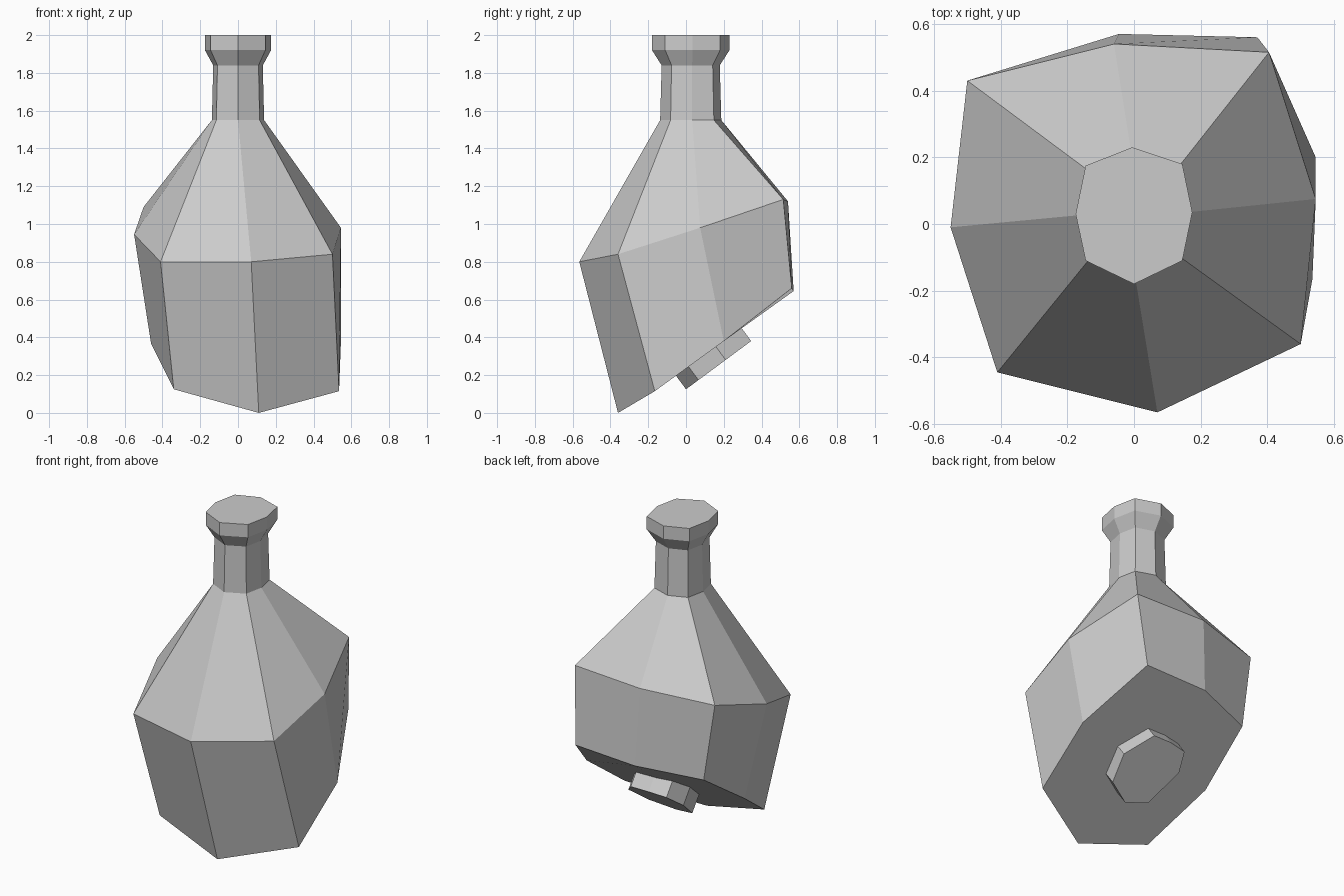
import bpy, bmesh
from mathutils import Vector

old = bpy.data.objects.get("Cube")
if old:
    bpy.data.objects.remove(old, do_unlink=True)

grey = bpy.data.materials.new("plain_grey")
grey.use_nodes = True
colour = (0.6, 0.6, 0.6, 1)
grey.diffuse_color = colour
grey.node_tree.nodes["Principled BSDF"].inputs["Base Color"].default_value = colour


def loft(name, rings):
    """Join equal rings with quads and close both ends."""
    bm = bmesh.new()
    loops = [[bm.verts.new(p) for p in ring] for ring in rings]
    for low, high in zip(loops, loops[1:]):
        n = len(low)
        for i in range(n):
            j = (i + 1) % n
            bm.faces.new((low[i], low[j], high[j], high[i]))
    bm.faces.new(loops[0][::-1])
    bm.faces.new(loops[-1])
    bmesh.ops.recalc_face_normals(bm, faces=bm.faces)
    mesh = bpy.data.meshes.new(name)
    bm.to_mesh(mesh)
    bm.free()
    mesh.materials.append(grey)
    obj = bpy.data.objects.new(name, mesh)
    bpy.context.collection.objects.link(obj)
    return obj


# Bottle: crooked base ring, sloping shoulder ring, then neck and flared lip
base = [(.11, -.36, 0), (.535, -.165, .115), (.545, .2, .38), (.37, .56, .66),
        (-.045, .57, .645), (-.43, .44, .61), (-.46, .08, .365), (-.34, -.285, .125)]
shoulder = [(.07, -.565, .8), (.5, -.36, .84), (.545, .075, .98), (.405, .515, 1.13),
            (-.06, .54, 1.12), (-.5, .43, 1.09), (-.55, -.01, .945), (-.41, -.445, .8)]
lip = [(0, -.205), (.145, -.135), (.175, .01), (.145, .155),
       (-.005, .205), (-.145, .15), (-.175, .005), (-.145, -.135)]


def neck_ring(z, scale):
    return [(x * scale, y * scale + .025, z) for x, y in lip]


profile = [(1.55, .79), (1.84, .75), (1.92, 1), (2, 1)]
loft("bottle_body", [base, shoulder] + [neck_ring(z, s) for z, s in profile])

# Foot plug: octagonal disc set square to the slanted underside
plug = [(.066, 0), (.213, .066), (.25, .21), (.14, .345),
        (.016, .345), (-.096, .33), (-.141, .227), (-.07, .038)]
outer = [Vector((x, y, .125 + .74 * y)) for x, y in plug]
inward = Vector((0, -.07, .095))
loft("foot_plug", [outer, [p + inward for p in outer]])
